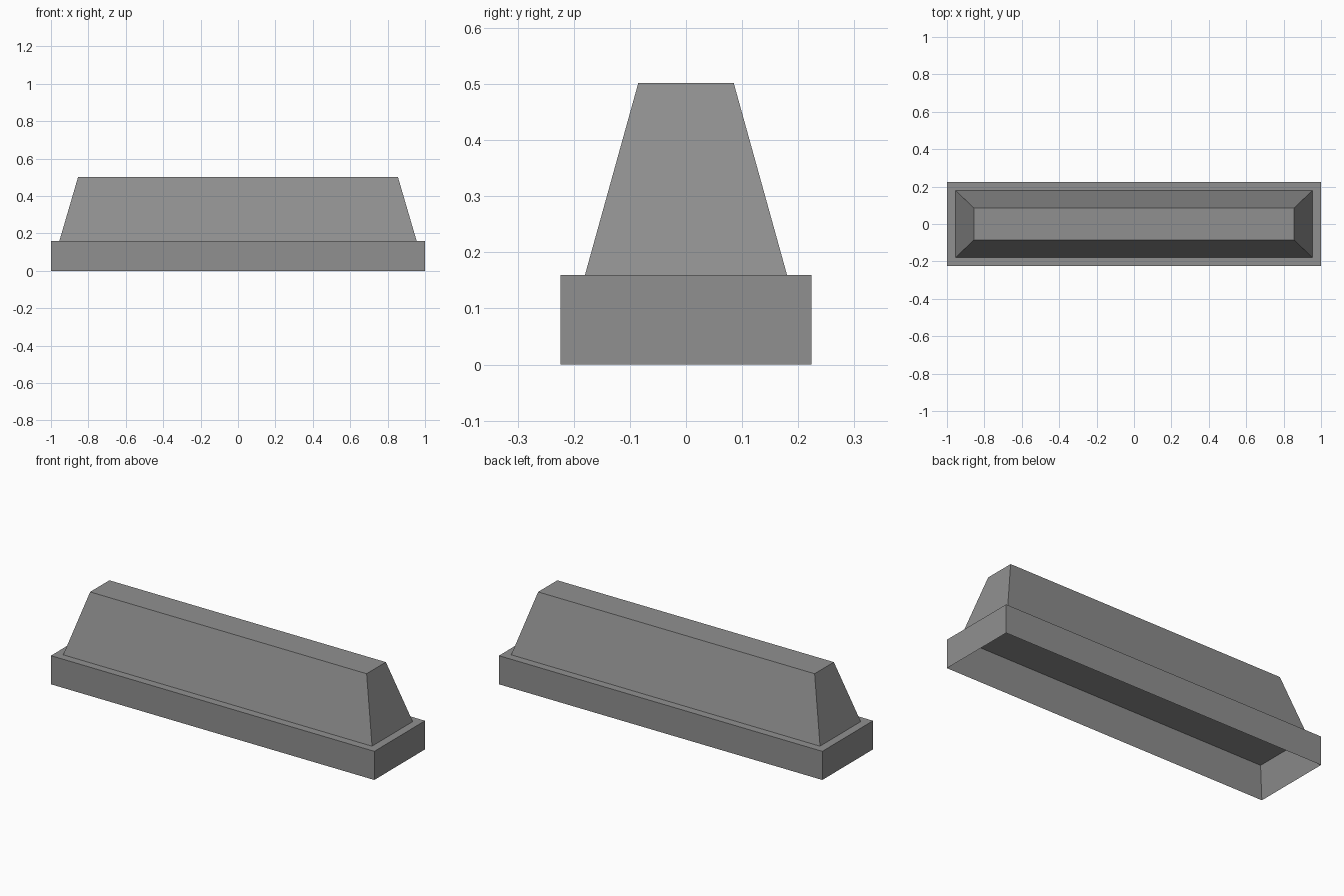
import bpy
import bmesh

if "Cube" in bpy.data.objects:
    bpy.data.objects.remove(bpy.data.objects["Cube"])

grey = bpy.data.materials.new("mid_grey")
grey.diffuse_color = (0.28, 0.28, 0.28, 1.0)
grey.use_nodes = True
grey.node_tree.nodes["Principled BSDF"].inputs["Base Color"].default_value = grey.diffuse_color


def loft(name, rings, cap_start=False, cap_end=False):
    """Join centred rectangles, each (half length, half width, height)."""
    bm = bmesh.new()
    loops = [[bm.verts.new((sx * x, sy * y, z))
              for sx, sy in ((-1, -1), (1, -1), (1, 1), (-1, 1))]
             for x, y, z in rings]
    for a, b in zip(loops, loops[1:]):
        for i in range(4):
            j = (i + 1) % 4
            bm.faces.new((a[i], a[j], b[j], b[i]))
    if cap_start:
        bm.faces.new(loops[0][::-1])
    if cap_end:
        bm.faces.new(loops[-1])
    mesh = bpy.data.meshes.new(name)
    bm.to_mesh(mesh)
    bm.free()
    mesh.materials.append(grey)
    obj = bpy.data.objects.new(name, mesh)
    bpy.context.collection.objects.link(obj)
    return obj


seam = (0.955, 0.18, 0.16)   # where the sloped body meets the base

# Base: hollow underside with sloped inner walls, upright sides, narrow ledge
loft("base", [seam, (1.0, 0.224, 0.0), (1.0, 0.224, 0.16), seam], cap_start=True)

# Tapered body with a flat top
loft("tapered_body", [seam, (0.855, 0.085, 0.502)], cap_end=True)
